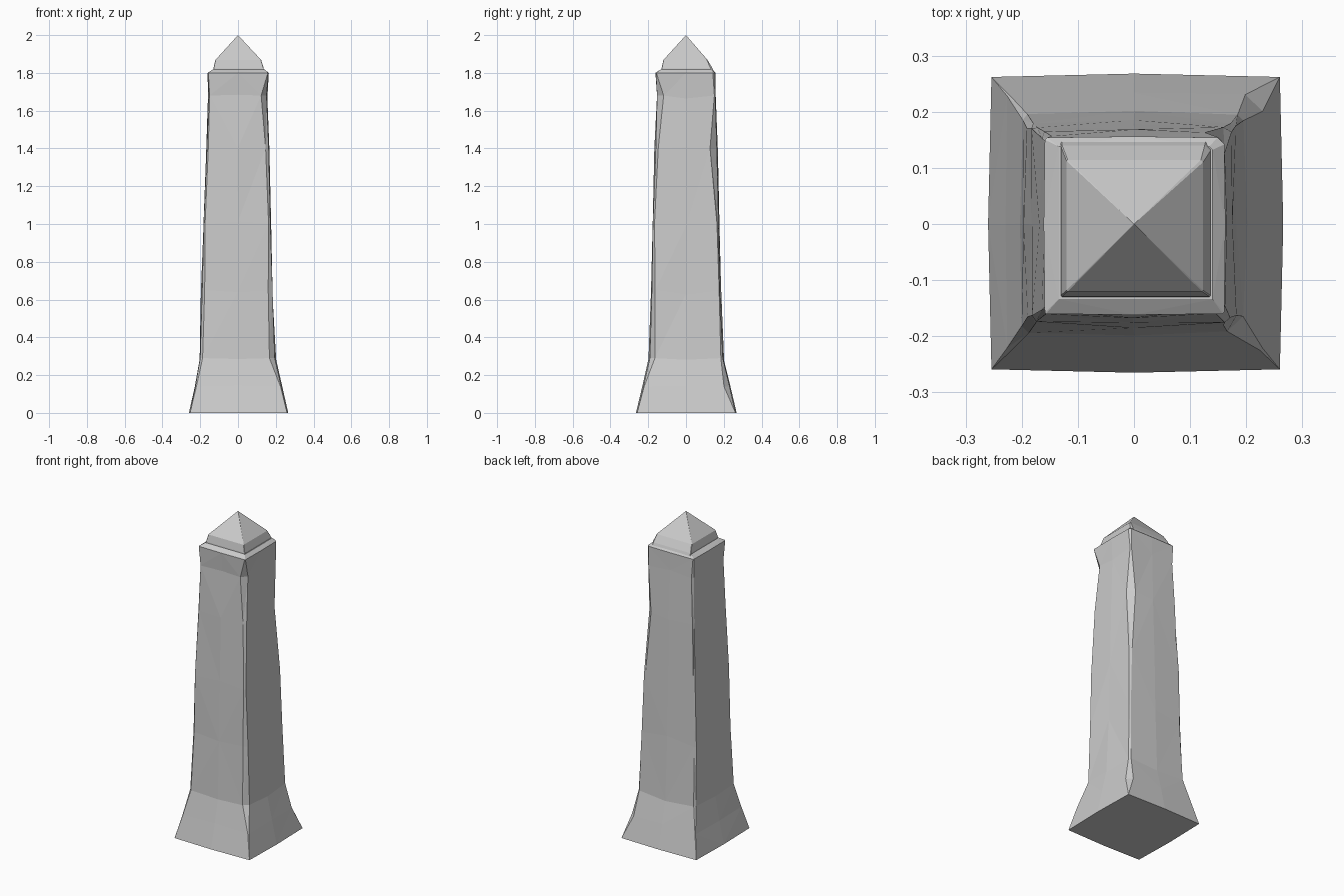
import bpy, bmesh, random

if "Cube" in bpy.data.objects:
    bpy.data.objects.remove(bpy.data.objects["Cube"])

random.seed(4)


def ring_points(z, xl, xr, yf, yb, chips, bulge, jitter):
    """Square section with four chipped corners (FL, FR, BR, BL) and bulged mid-sides."""
    fl, fr, br, bl = chips
    pts = [
        (xl, yf + fl), (xl + fl, yf), (0, yf - bulge),
        (xr - fr, yf), (xr, yf + fr), (xr + bulge, 0),
        (xr, yb - br), (xr - br, yb), (0, yb + bulge),
        (xl + bl, yb), (xl, yb - bl), (xl - bulge, 0),
    ]
    out = []
    for i, (x, y) in enumerate(pts):
        j = jitter
        dz = random.uniform(-8, 8) * j if i % 3 == 2 else 0
        out.append((x + random.uniform(-j, j), y + random.uniform(-j, j), z + dz))
    return out


def loft(name, sections, apex=None):
    bm = bmesh.new()
    rings = [[bm.verts.new(p) for p in ring_points(*s)] for s in sections]
    n = len(rings[0])
    for a, b in zip(rings, rings[1:]):
        for i in range(n):
            k = (i + 1) % n
            bm.faces.new((a[i], a[k], b[k], b[i]))
    bm.faces.new(rings[0][::-1])
    if apex:
        tip = bm.verts.new(apex)
        for i in range(n):
            bm.faces.new((rings[-1][i], rings[-1][(i + 1) % n], tip))
    else:
        bm.faces.new(rings[-1])
    bmesh.ops.remove_doubles(bm, verts=bm.verts, dist=0.0005)
    bmesh.ops.triangulate(bm, faces=bm.faces)
    bmesh.ops.recalc_face_normals(bm, faces=bm.faces)
    mesh = bpy.data.meshes.new(name)
    bm.to_mesh(mesh)
    bm.free()
    obj = bpy.data.objects.new(name, mesh)
    bpy.context.collection.objects.link(obj)
    return obj


# Weathered shaft with flared foot: z, left, right, front, back, chips, bulge, jitter
loft("shaft", [
    (0.00, -.254, .260, -.259, .262, (0, 0, 0, 0), .006, 0),
    (0.14, -.226, .229, -.226, .231, (.006, .004, .030, .003), .004, .001),
    (0.29, -.200, .196, -.193, .195, (.012, .030, .010, .008), .005, .002),
    (0.65, -.189, .180, -.180, .182, (.012, .018, .006, .012), .005, .003),
    (1.00, -.180, .172, -.174, .174, (.008, .010, .010, .006), .005, .003),
    (1.40, -.167, .160, -.162, .162, (.008, .016, .035, .010), .004, .003),
    (1.68, -.156, .153, -.152, .155, (.008, .032, .006, .010), .001, .002),
    (1.80, -.159, .161, -.160, .154, (.002, .003, .012, .004), .002, 0),
    (1.818, -.134, .140, -.134, .138, (0, 0, .006, 0), 0, 0),
])

# Pyramid capstone with a short sloping collar
loft("capstone", [
    (1.805, -.131, .138, -.131, .148, (.002, .002, .010, .002), 0, 0),
    (1.825, -.130, .136, -.129, .140, (.002, .002, .010, .002), 0, 0),
    (1.868, -.120, .123, -.120, .114, (.002, .002, .004, .002), 0, 0),
], apex=(0, 0, 2.0))
